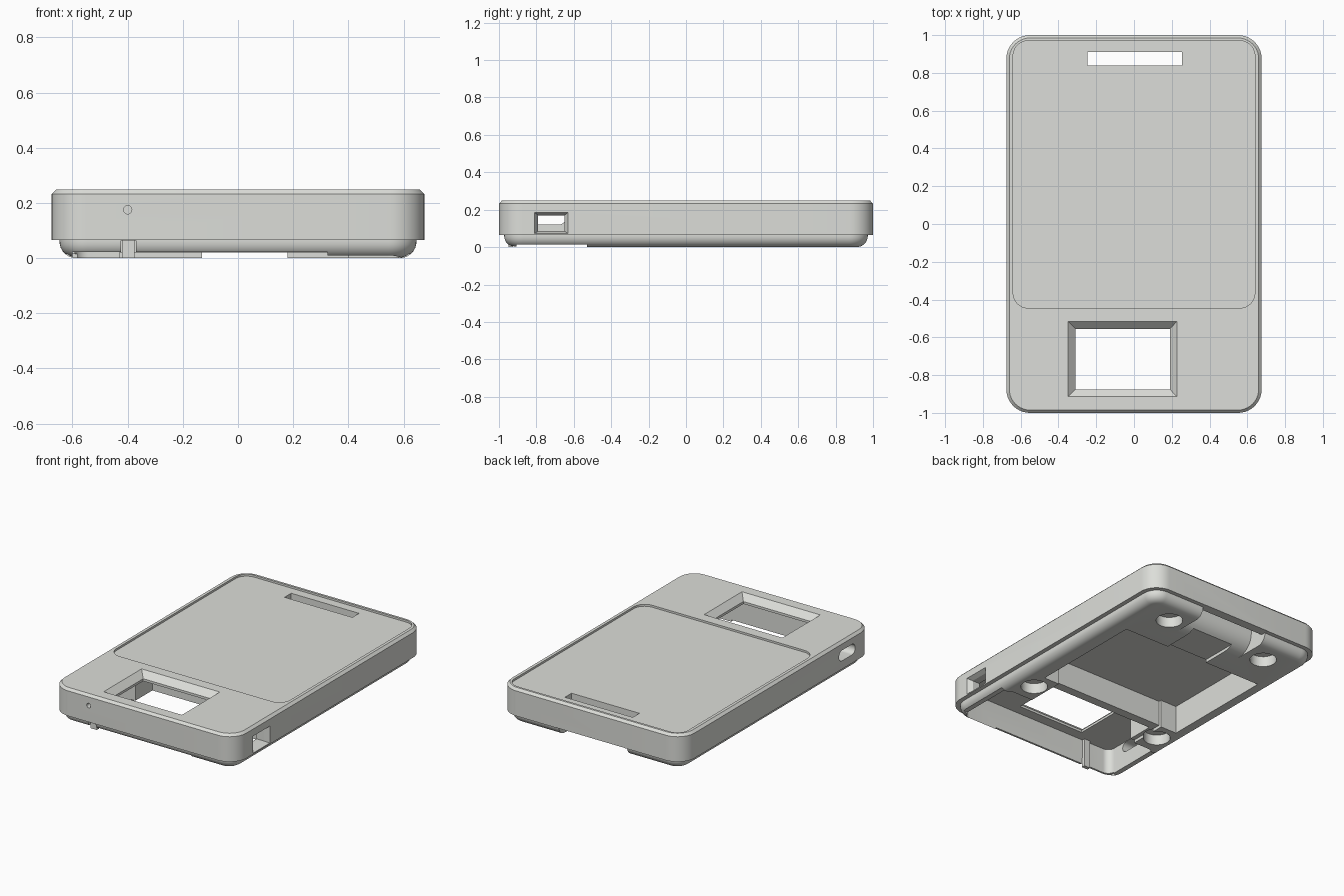
import bpy, bmesh, math

if "Cube" in bpy.data.objects:
    bpy.data.objects.remove(bpy.data.objects["Cube"])

grey = bpy.data.materials.new("warm_grey_plastic")
grey.diffuse_color = (0.72, 0.73, 0.695, 1)
grey.use_nodes = True
grey.node_tree.nodes["Principled BSDF"].inputs["Base Color"].default_value = grey.diffuse_color


def ring(bm, cx, cy, hx, hy, r, z, n=10):
    """Rounded rectangle of vertices at height z."""
    out = []
    for k, (sx, sy) in enumerate([(1, 1), (-1, 1), (-1, -1), (1, -1)]):
        for i in range(n + 1):
            a = math.pi / 2 * (k + i / n)
            out.append(bm.verts.new((cx + sx * (hx - r) + r * math.cos(a),
                                     cy + sy * (hy - r) + r * math.sin(a), z)))
    return out


def finish(name, bm):
    bmesh.ops.recalc_face_normals(bm, faces=bm.faces)
    me = bpy.data.meshes.new(name)
    bm.to_mesh(me)
    bm.free()
    me.materials.append(grey)
    ob = bpy.data.objects.new(name, me)
    bpy.context.collection.objects.link(ob)
    return ob


def loft(name, sections, cx=0, cy=0):
    """Stack of rounded rectangles (hx, hy, r, z), capped."""
    bm = bmesh.new()
    rings = [ring(bm, cx, cy, *s) for s in sections]
    for a, b in zip(rings, rings[1:]):
        for i in range(len(a)):
            j = (i + 1) % len(a)
            bm.faces.new((a[i], a[j], b[j], b[i]))
    bm.faces.new(rings[0])
    bm.faces.new(rings[-1])
    return finish(name, bm)


def hull(name, lo, hi):
    """Prism or frustum between two matching outlines."""
    bm = bmesh.new()
    a = [bm.verts.new(p) for p in lo]
    b = [bm.verts.new(p) for p in hi]
    n = len(a)
    for i in range(n):
        bm.faces.new((a[i], a[(i + 1) % n], b[(i + 1) % n], b[i]))
    bm.faces.new(a)
    bm.faces.new(b)
    return finish(name, bm)


def box(name, x0, x1, y0, y1, z0, z1):
    q = [(x0, y0), (x1, y0), (x1, y1), (x0, y1)]
    return hull(name, [(*p, z0) for p in q], [(*p, z1) for p in q])


def cylinder(name, r, depth, loc, rot=(0, 0, 0)):
    bpy.ops.mesh.primitive_cylinder_add(vertices=32, radius=r, depth=depth, location=loc, rotation=rot)
    ob = bpy.context.object
    ob.name = name
    ob.data.materials.append(grey)
    return ob


def cut(target, tool):
    m = target.modifiers.new("cut", 'BOOLEAN')
    m.operation, m.solver, m.object = 'DIFFERENCE', 'EXACT', tool
    bpy.context.view_layer.update()
    dg = bpy.context.evaluated_depsgraph_get()
    new = bpy.data.meshes.new_from_object(target.evaluated_get(dg))
    target.modifiers.clear()
    target.data = new
    bpy.data.objects.remove(tool)


# Outer body: filleted lower tray, overhanging upper case, top chamfer
f = 0.06
sections = []
for i in range(9):
    a = math.pi / 2 * i / 8
    d = f * (1 - math.sin(a))
    sections.append((0.647 - d, 0.972 - d, 0.1 - d, f * (1 - math.cos(a))))
sections += [(0.647, 0.972, 0.1, 0.065), (0.676, 1, 0.125, 0.065),
             (0.676, 1, 0.125, 0.232), (0.66, 0.985, 0.11, 0.248)]
body = loft("case_body", sections)

# Shallow screen recess on top
cut(body, loft("screen_recess", [(0.64, 0.7075, 0.08, 0.235), (0.64, 0.7075, 0.08, 0.3)], 0, 0.2625))

# Main electronics pocket and front bay, opened from below
cut(body, box("main_pocket", -0.55, 0.515, -0.25, 0.54, -0.1, 0.19))
cut(body, box("pocket_extension", -0.43, 0.4, -0.27, -0.24, -0.1, 0.191))
cut(body, loft("front_bay", [(0.592, 0.2175, 0.05, -0.1), (0.592, 0.2175, 0.05, 0.192)], 0, -0.7275))
cut(body, box("bay_extension", -0.4, 0.4, -0.52, -0.33, -0.1, 0.193))

# Thin clearances: bar between bays, side strip, front lip, rear channel
cut(body, box("bar_clearance", -0.43, 0.4, -0.52, -0.26, -0.1, 0.02))
cut(body, box("strip_clearance", -0.8, 0.8, -0.905, -0.53, -0.1, 0.015))
cut(body, box("lip_clearance", -0.6, 0.325, -1.1, -0.9, -0.1, 0.022))
cut(body, box("lip_notch", -0.425, -0.37, -1.1, -0.93, -0.1, 0.064))
cut(body, box("rear_channel", -0.13, 0.18, 0.5, 1.1, -0.1, 0.021))

# Bevelled window through the top
wx = [(-0.35, -0.915), (0.228, -0.915), (0.228, -0.515), (-0.35, -0.515)]
wi = [(-0.31, -0.875), (0.19, -0.875), (0.19, -0.555), (-0.31, -0.555)]
cut(body, hull("window_bevel", [(*p, 0.208) for p in wi], [(*p, 0.2485) for p in wx]))
cut(body, box("window_opening", -0.31, 0.19, -0.875, -0.555, 0.15, 0.22))

# Cable slot with a rounded lead-in underneath
cut(body, box("cable_slot", -0.245, 0.255, 0.84, 0.91, -0.1, 0.4))
prof = [(1.1, -0.1), (1.1, 0.066), (0.94, 0.066), (0.94, 0.15), (0.841, 0.15)]
for i in range(9):
    a = math.pi / 2 * i / 8
    prof.append((0.721 + 0.12 * math.cos(a), 0.12 - 0.12 * math.sin(a)))
prof.append((0.721, -0.1))
cut(body, hull("cable_lead_in", [(-0.246, *p) for p in prof], [(0.256, *p) for p in prof]))

# Right side port with tapered mouth, rounded slot on the left
cut(body, box("port_opening", 0.25, 0.66, -0.79, -0.65, 0.085, 0.17))
cut(body, hull("port_mouth",
               [(0.645, y, z) for y, z in [(-0.79, 0.085), (-0.65, 0.085), (-0.65, 0.17), (-0.79, 0.17)]],
               [(0.677, y, z) for y, z in [(-0.81, 0.072), (-0.63, 0.072), (-0.63, 0.185), (-0.81, 0.185)]]))
slot = loft("left_slot", [(0.035, 0.085, 0.034, -0.06), (0.035, 0.085, 0.034, 0.06)])
slot.rotation_euler = (0, math.pi / 2, 0)
slot.location = (-0.64, -0.73, 0.155)
cut(body, slot)

# Pinhole at the front, round foot sockets underneath
cut(body, cylinder("pinhole", 0.015, 0.2, (-0.4, -0.98, 0.175), (math.pi / 2, 0, 0)))
for x, y in [(0.38, 0.795), (-0.38, 0.795), (0.495, -0.375), (-0.5, -0.375)]:
    cut(body, cylinder("foot_socket", 0.083, 0.2, (x, y, -0.03)))

bpy.context.view_layer.objects.active = body
body.select_set(True)
bpy.ops.object.shade_smooth_by_angle(angle=math.radians(25))

# Small retaining clip inside the front wall
box("front_clip", -0.42, -0.375, -0.95, -0.925, 0.0, 0.195)
